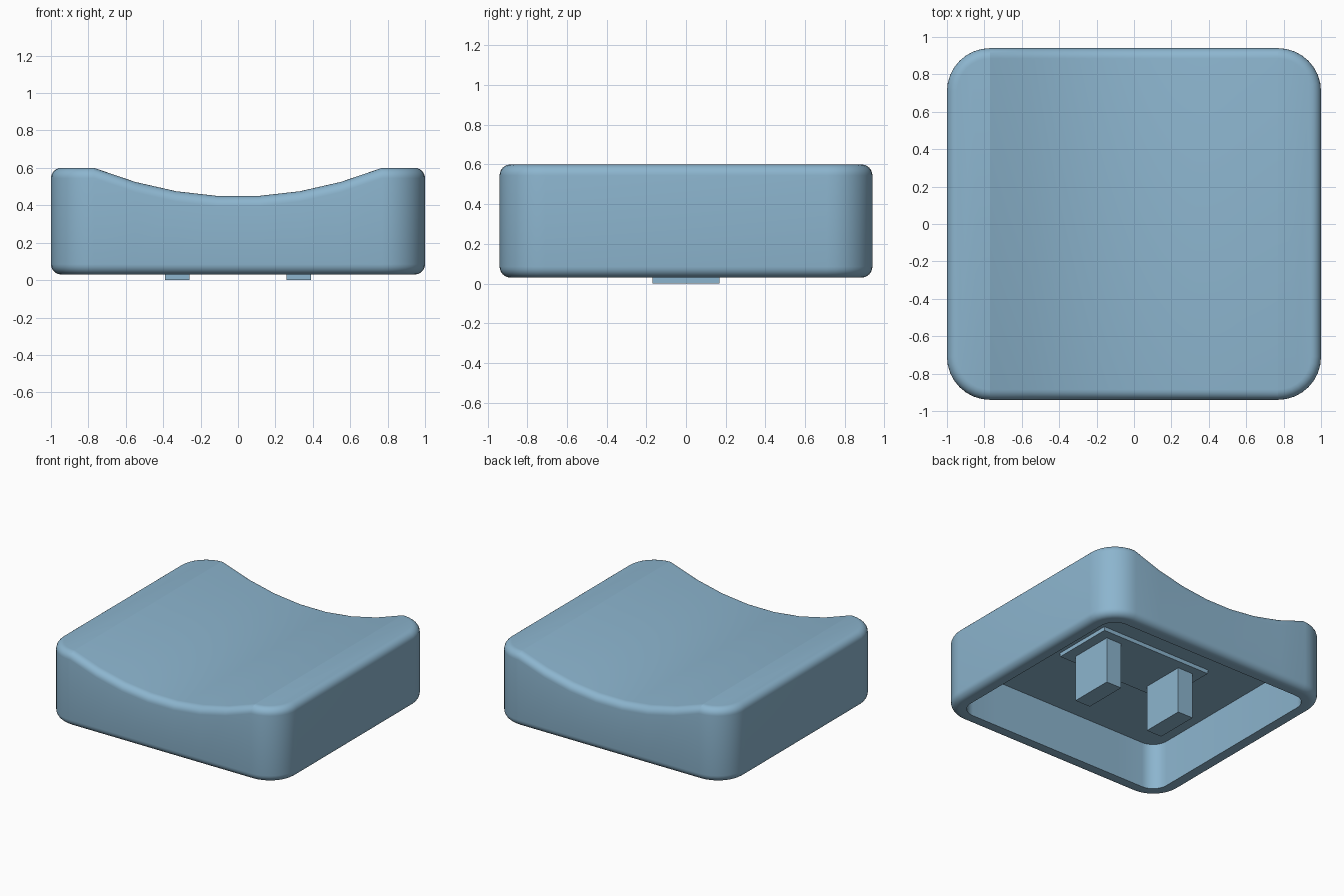
import bpy, bmesh, math

if "Cube" in bpy.data.objects:
    bpy.data.objects.remove(bpy.data.objects["Cube"])

blue = bpy.data.materials.new("soft_blue")
blue.diffuse_color = (0.263, 0.462, 0.62, 1)
blue.use_nodes = True
blue.node_tree.nodes["Principled BSDF"].inputs["Base Color"].default_value = blue.diffuse_color

HX, HY, R = 1.0, 0.94, 0.23        # half sizes and corner radius
BEVEL, WALL = 0.055, 0.11
BASE, TOP, CEILING = 0.03, 0.60, 0.385
ARC, ROUND = 8, 6                  # segments per corner and per rounded edge
XS = [-0.77, -0.55, -0.33, -0.11, 0.11, 0.33, 0.55, 0.77]
K = len(XS)


def add_object(name, bm):
    bmesh.ops.recalc_face_normals(bm, faces=bm.faces)
    mesh = bpy.data.meshes.new(name)
    bm.to_mesh(mesh)
    bm.free()
    mesh.materials.append(blue)
    ob = bpy.data.objects.new(name, mesh)
    bpy.context.collection.objects.link(ob)
    return ob


def top_height(x):
    # shallow cylindrical scoop between two flat shoulders
    return min(TOP, 0.45 + (x * x - 0.0121) / 3.87)


def outline(inset):
    # rounded rectangle, with extra points along the front and back edges
    r, cx, cy = R - inset, HX - R, HY - R

    def arc(sx, sy, start, steps):
        angles = [math.radians(start + 90 * k / ARC) for k in steps]
        return [(sx * cx + r * math.cos(a), sy * cy + r * math.sin(a)) for a in angles]

    first, last = range(ARC), range(1, ARC + 1)
    return ([(x, -cy - r) for x in XS]
            + arc(1, -1, -90, last) + arc(1, 1, 0, first)
            + [(x, cy + r) for x in reversed(XS)]
            + arc(-1, 1, 90, last) + arc(-1, -1, 180, first))


# Cap shell: loops from the cavity ceiling, around the rim, up to the scoop
bm = bmesh.new()
loops = []


def add_loop(inset, height):
    loops.append([bm.verts.new((x, y, height(x))) for x, y in outline(inset)])


add_loop(WALL, lambda x: CEILING)
add_loop(WALL, lambda x: BASE)
for i in range(ROUND + 1):
    t = math.pi / 2 * i / ROUND
    add_loop(BEVEL * (1 - math.sin(t)), lambda x: BASE + BEVEL * (1 - math.cos(t)))
for i in range(ROUND + 1):
    t = math.pi / 2 * i / ROUND
    add_loop(BEVEL * (1 - math.cos(t)),
             lambda x: top_height(x) - BEVEL * (1 - math.sin(t)))

n = len(loops[0])
for a, b in zip(loops, loops[1:]):
    for i in range(n):
        j = (i + 1) % n
        bm.faces.new((a[i], a[j], b[j], b[i]))

# Cavity ceiling, scoop strips and flat shoulders
bm.faces.new(loops[0])
top = loops[-1]
back = K + 2 * ARC
for i in range(K - 1):
    bm.faces.new((top[i], top[i + 1], top[back + K - 2 - i], top[back + K - 1 - i]))
bm.faces.new(top[K - 1:back + 1])
bm.faces.new(top[back + K - 1:] + [top[0]])
shell = add_object("cap_shell", bm)
bpy.context.view_layer.objects.active = shell
shell.select_set(True)
bpy.ops.object.shade_smooth_by_angle(angle=math.radians(17))


def box(name, x0, x1, y0, y1, z0, z1):
    b = bmesh.new()
    bmesh.ops.create_cube(b, size=1)
    for v in b.verts:
        v.co = (x1 if v.co.x > 0 else x0,
                y1 if v.co.y > 0 else y0,
                z1 if v.co.z > 0 else z0)
    return add_object(name, b)


# Mounting plate on the ceiling and the two prongs below it
box("mounting_plate", -0.47, 0.47, -0.24, 0.24, 0.355, CEILING + 0.01)
for side, x in (("left", -0.325), ("right", 0.325)):
    box(side + "_prong", x - 0.065, x + 0.065, -0.17, 0.17, 0, 0.36)
